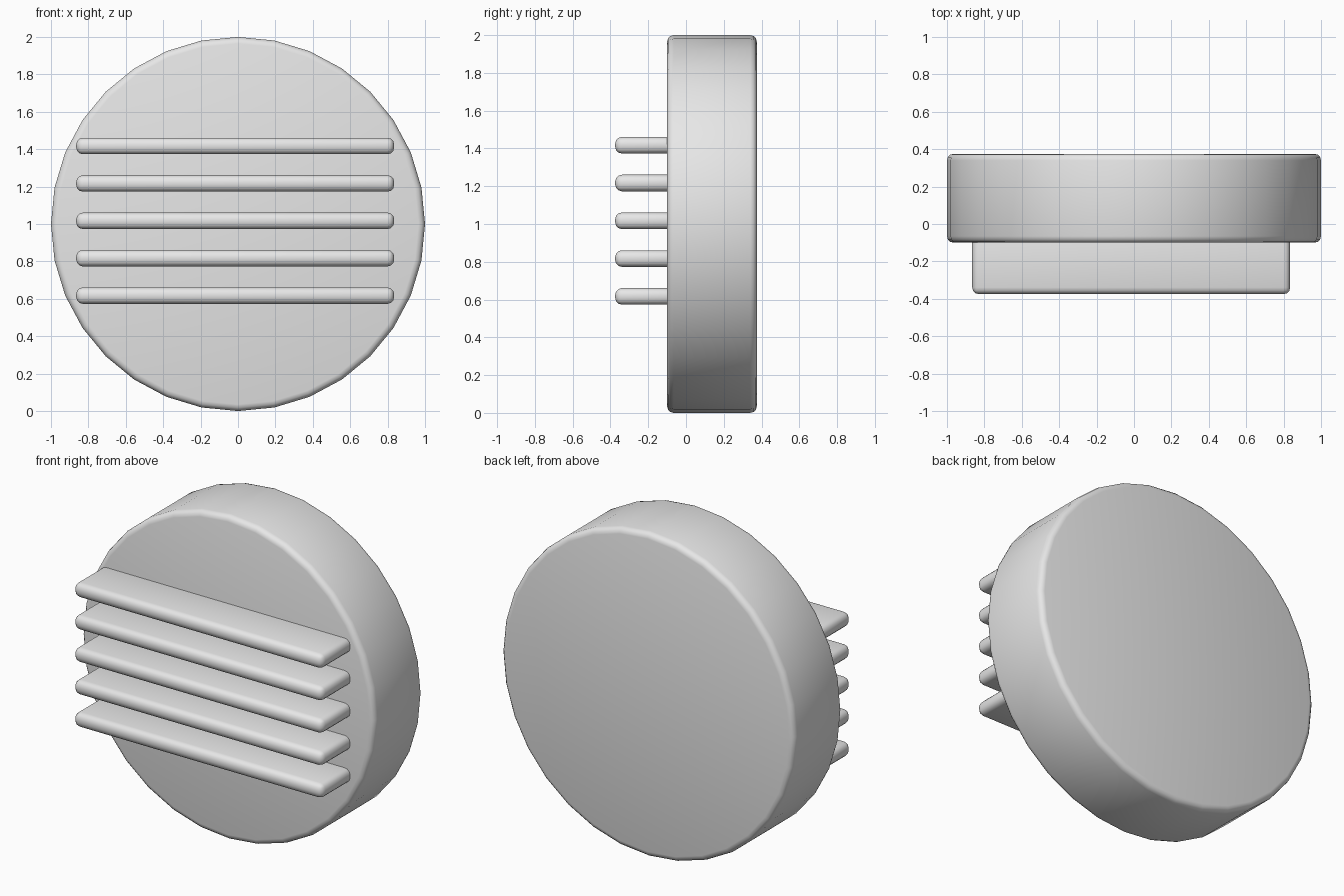
import bpy
import math

cube = bpy.data.objects.get("Cube")
if cube:
    bpy.data.objects.remove(cube, do_unlink=True)

# Single plain grey
grey = bpy.data.materials.new("light_grey")
grey.use_nodes = True
colour = (0.8, 0.8, 0.8, 1)
grey.diffuse_color = colour
grey.node_tree.nodes["Principled BSDF"].inputs["Base Color"].default_value = colour


def finish(obj, name, width, segments):
    """Name, colour, round the edges and smooth."""
    obj.name = name
    obj.data.materials.append(grey)
    bpy.ops.object.transform_apply(location=False, rotation=True, scale=True)
    bevel = obj.modifiers.new("rounded_edges", 'BEVEL')
    bevel.width = width
    bevel.segments = segments
    bevel.limit_method = 'ANGLE'
    bevel.angle_limit = math.radians(30)
    bpy.ops.object.modifier_apply(modifier=bevel.name)
    bpy.ops.object.shade_smooth_by_angle(angle=math.radians(35))


# Round body, lying on its side with its axis along y
FRONT, BACK = -0.10, 0.375
bpy.ops.mesh.primitive_cylinder_add(
    vertices=32, radius=1, depth=BACK - FRONT,
    location=(0, (FRONT + BACK) / 2, 1), rotation=(math.pi / 2, 0, 0))
finish(bpy.context.object, "round_body", 0.035, 3)

# Five horizontal slats standing out of the front face
LEFT, RIGHT, TIP, ROOT = 0.835, -0.865, -0.375, -0.02
for i in range(5):
    bpy.ops.mesh.primitive_cube_add(
        size=1, location=((LEFT + RIGHT) / 2, (TIP + ROOT) / 2, 0.617 + 0.2 * i))
    slat = bpy.context.object
    slat.scale = (LEFT - RIGHT, ROOT - TIP, 0.088)
    finish(slat, f"slat_{i + 1}", 0.036, 3)
